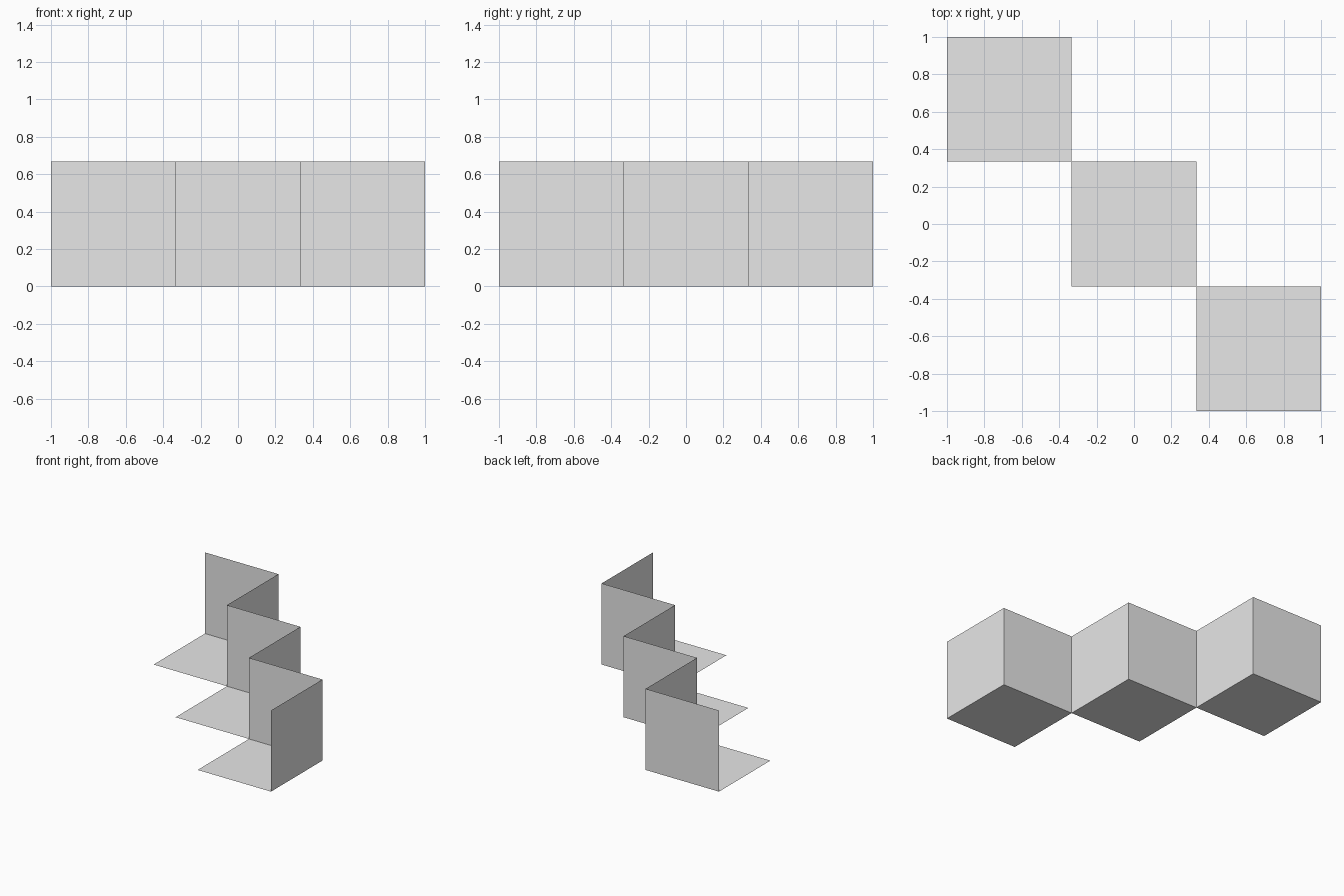
import bpy
import bmesh

if "Cube" in bpy.data.objects:
    bpy.data.objects.remove(bpy.data.objects["Cube"])

S = 2 / 3  # edge length of every square panel

grey = bpy.data.materials.new("plain grey")
grey.diffuse_color = (0.8, 0.8, 0.8, 1)
grey.use_nodes = True
grey.node_tree.nodes["Principled BSDF"].inputs["Base Color"].default_value = grey.diffuse_color


def panel(name, corner, u, v):
    """Single-sided thin square spanned by edge vectors u and v from a corner."""
    bm = bmesh.new()
    steps = ((0, 0), (1, 0), (1, 1), (0, 1))
    bm.faces.new([bm.verts.new([corner[k] + a * u[k] + b * v[k] for k in range(3)])
                  for a, b in steps])
    mesh = bpy.data.meshes.new(name)
    bm.to_mesh(mesh)
    bm.free()
    mesh.materials.append(grey)
    bpy.context.collection.objects.link(bpy.data.objects.new(name, mesh))


X, Y, Z = (S, 0, 0), (0, S, 0), (0, 0, S)

# Three open corners in a diagonal row, each with a floor, back and right wall
for i in range(3):
    x, y = -1 + i * S, 1 - (i + 1) * S
    panel(f"floor_{i + 1}", (x, y, 0), X, Y)
    panel(f"back_wall_{i + 1}", (x, y + S, 0), X, Z)
    panel(f"right_wall_{i + 1}", (x + S, y, 0), Z, Y)
